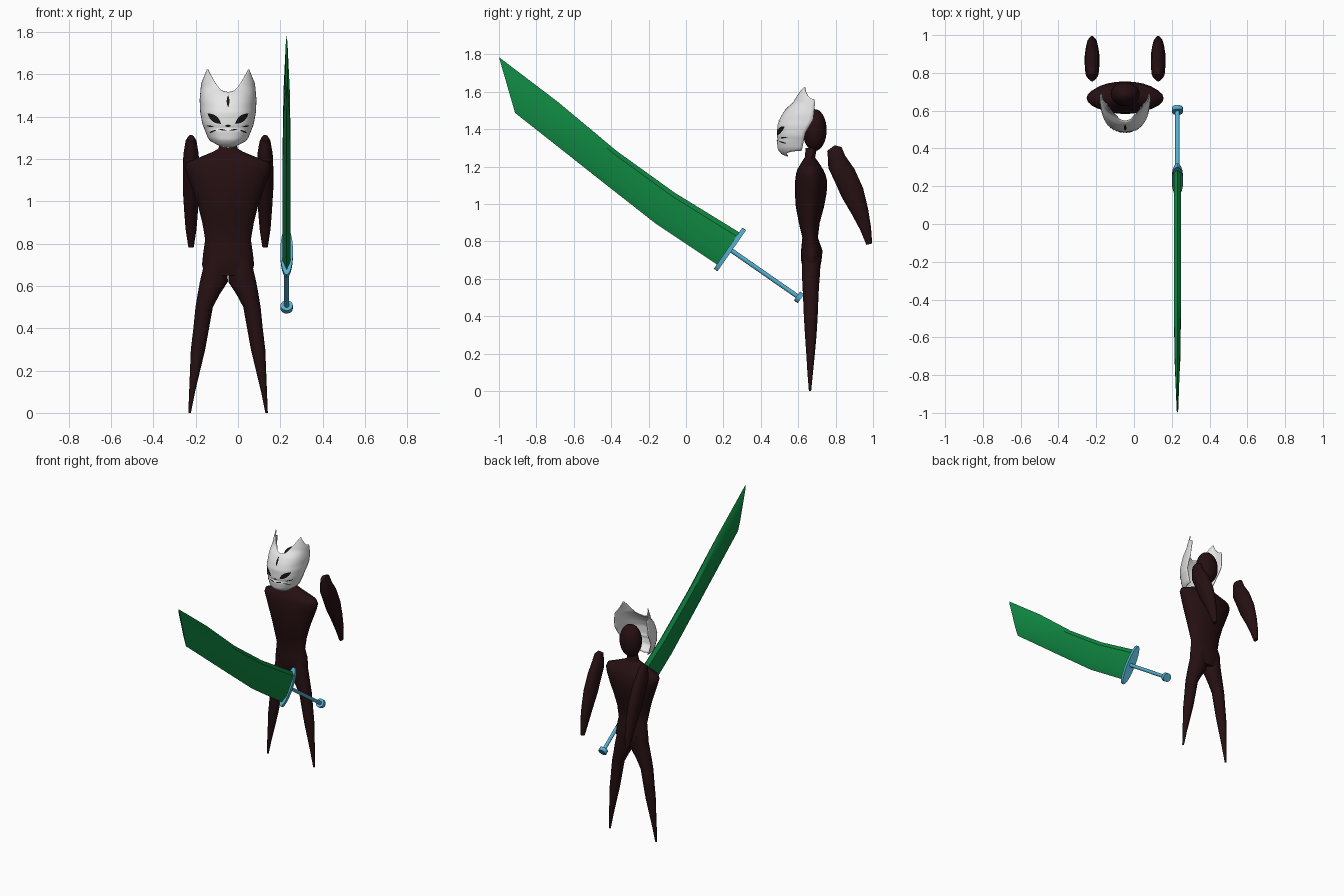
import bpy, bmesh, math
from mathutils import Vector

if "Cube" in bpy.data.objects:
    bpy.data.objects.remove(bpy.data.objects["Cube"])

CX, SX = -0.047, 0.23      # figure centre line, sword plane


def material(name, rgb):
    m = bpy.data.materials.new(name)
    m.diffuse_color = (*rgb, 1)
    m.use_nodes = True
    m.node_tree.nodes["Principled BSDF"].inputs["Base Color"].default_value = m.diffuse_color
    return m


BODY = material("dark_maroon", (0.019, 0.005, 0.006))
MASK = material("mask_white", (0.8, 0.8, 0.8))
INK = material("ink_black", (0.008, 0.006, 0.006))
GREEN = material("blade_green", (0.005, 0.25, 0.055))
BLUE = material("hilt_blue", (0.09, 0.43, 0.62))


def make(name, verts, faces, mat, angle=50):
    bm = bmesh.new()
    vs = [bm.verts.new(v) for v in verts]
    for f in faces:
        bm.faces.new([vs[i] for i in f])
    bmesh.ops.recalc_face_normals(bm, faces=bm.faces)
    me = bpy.data.meshes.new(name)
    bm.to_mesh(me)
    bm.free()
    me.materials.append(mat)
    me.shade_smooth()
    me.set_sharp_from_angle(angle=math.radians(angle))
    ob = bpy.data.objects.new(name, me)
    bpy.context.collection.objects.link(ob)
    return ob


def skin(name, rings, mat, angle=50):
    """Closed skin through rings that all have the same point count."""
    n = len(rings[0])
    faces = [(i * n + j, i * n + (j + 1) % n, (i + 1) * n + (j + 1) % n, (i + 1) * n + j)
             for i in range(len(rings) - 1) for j in range(n)]
    faces += [tuple(range(n)), tuple(range((len(rings) - 1) * n, len(rings) * n))]
    return make(name, [p for r in rings for p in r], faces, mat, angle)


def oval(c, u, v, n=20):
    c, u, v = Vector(c), Vector(u), Vector(v)
    return [c + u * math.cos(2 * math.pi * k / n) + v * math.sin(2 * math.pi * k / n)
            for k in range(n)]


def interp(table, t):
    """Piecewise linear lookup."""
    if t <= table[0][0]:
        return table[0][1]
    for (a, p), (b, q) in zip(table, table[1:]):
        if t <= b:
            return p + (q - p) * (t - a) / (b - a)
    return table[-1][1]


# Torso: height, half width, front y, back y
TORSO = [(0.65, .11, .625, .715), (0.70, .123, .615, .725), (0.75, .118, .615, .73),
         (0.82, .108, .622, .705), (0.90, .122, .603, .715), (0.985, .143, .587, .738),
         (1.06, .170, .582, .752), (1.12, .192, .583, .755), (1.16, .204, .588, .745),
         (1.185, .195, .595, .733), (1.21, .130, .610, .717), (1.235, .070, .625, .70),
         (1.25, .045, .635, .69), (1.30, .036, .64, .70)]
skin("torso", [oval((CX, (f + b) / 2, z), (w, 0, 0), (0, (b - f) / 2, 0), 24)
               for z, w, f, b in TORSO], BODY)

# Legs: height, side offset, half width, y centre, half depth
LEG = [(0.74, .055, .05, .672, .05), (0.62, .067, .066, .668, .048), (0.56, .092, .052, .667, .044),
       (0.5, .113, .041, .667, .041), (0.4, .127, .037, .667, .037), (0.3, .142, .034, .667, .031),
       (0.2, .156, .024, .666, .023), (0.1, .170, .014, .664, .015), (0.0, .182, .006, .663, .006)]
# Arms: y, z, half width, half depth across the arm
ARM = [(.755, 1.287, .016, .025), (.775, 1.265, .027, .046), (.806, 1.225, .036, .056),
       (.845, 1.16, .039, .062), (.89, 1.06, .039, .062), (.93, .96, .033, .046),
       (.96, .87, .026, .030), (.98, .785, .013, .016)]
for side, s in (("left", 1), ("right", -1)):
    skin(side + "_leg", [oval((CX + s * o, y, z), (w, 0, 0), (0, d, 0))
                         for z, o, w, y, d in LEG], BODY)
    rings = []
    for i, (y, z, w, d) in enumerate(ARM):
        a, b = ARM[max(i - 1, 0)], ARM[min(i + 1, len(ARM) - 1)]
        t = Vector((0, b[0] - a[0], b[1] - a[1])).normalized()
        if i < 3:                                   # blunt shoulder end
            t = Vector((0, .6, -.8))
        rings.append(oval((CX + s * .175, y + (.02 if i < 2 else 0), z + (.012 if i < 2 else 0)),
                          (w, 0, 0), Vector((0, -t.z, t.y)) * d))
    skin(side + "_arm", rings, BODY)

# Head
bpy.ops.mesh.primitive_uv_sphere_add(segments=24, ring_count=16, radius=1,
                                     location=(CX, .688, 1.395))
head = bpy.context.object
head.name = "head"
head.scale = (.077, .064, .112)
head.data.materials.append(BODY)
head.data.shade_smooth()

# Mask shell: half width, front y and rear edge y by height; rim heights by side position
WIDTH = [(1.255, .045), (1.27, .068), (1.30, .093), (1.365, .119), (1.42, .129),
         (1.48, .132), (1.555, .125), (1.625, .106)]
FRONT = [(1.255, .545), (1.268, .513), (1.29, .494), (1.335, .488), (1.345, .494), (1.36, .489),
         (1.42, .491), (1.46, .506), (1.50, .53), (1.54, .57), (1.625, .60)]
REAR = [(1.255, .60), (1.29, .62), (1.38, .638), (1.45, .68), (1.54, .69), (1.625, .67)]
TOP = [(0, 1.515), (.25, 1.523), (.45, 1.555), (.65, 1.587), (.92, 1.627), (1, 1.56)]
BOTTOM = [(0, 1.255), (.6, 1.259), (1, 1.285)]


def mask_y(s, z):
    f, b = interp(FRONT, z), interp(REAR, z)
    return b - (b - f) * max(0, 1 - abs(s) ** 2.4) ** (1 / 2.4)


NC, NR = 40, 36
verts = []
for r in range(NR + 1):
    for c in range(NC + 1):
        s = math.sin(math.pi * (c / NC - .5))
        lo, hi = interp(BOTTOM, abs(s)), interp(TOP, abs(s))
        z = lo + (hi - lo) * r / NR
        verts.append((CX + s * interp(WIDTH, z), mask_y(s, z), z))
faces = [(r * (NC + 1) + c, r * (NC + 1) + c + 1, (r + 1) * (NC + 1) + c + 1, (r + 1) * (NC + 1) + c)
         for r in range(NR) for c in range(NC)]
mask = make("mask", verts, faces, MASK, 60)
sol = mask.modifiers.new("thickness", 'SOLIDIFY')
sol.thickness = .005
sol.offset = 0


def stroke(name, a, b, width, n=10):
    """Leaf-shaped painted plate laid on the mask, from a to b in (x, z)."""
    a, b = Vector(a), Vector(b)
    d = (b - a).normalized()
    nrm = Vector((-d.y, d.x))
    pts = []
    for i in range(n + 1):
        h = width / 2 * (math.sin(math.pi * i / n) ** .8 if 0 < i < n else .03)
        for k in (-1, 0, 1):
            x, z = a + (b - a) * i / n + nrm * h * k
            pts.append((CX + x, mask_y(x / interp(WIDTH, z), z) - .0055, z))
    make(name, pts, [(i * 3 + k, i * 3 + k + 1, i * 3 + k + 4, i * 3 + k + 3)
                     for i in range(n) for k in (0, 1)], INK)


# Painted face details
stroke("forehead_mark", (0, 1.445), (0, 1.502), .013)
stroke("nose", (-.014, 1.357), (.014, 1.357), .011)
for side, s in (("left", 1), ("right", -1)):
    stroke(side + "_eye", (s * .034, 1.367), (s * .096, 1.415), .030)
    stroke(side + "_whisker_upper", (s * .068, 1.352), (s * .103, 1.358), .007)
    stroke(side + "_whisker_lower", (s * .055, 1.338), (s * .094, 1.322), .007)
    stroke(side + "_mouth", (s * .004, 1.335), (s * .048, 1.342), .006)

# Blade: spine (y, z), cutting edge (y, z), half thickness
BLADE = [(.29, .845, .17, .674, .019), (-.06, 1.06, -.166, .898, .019),
         (-.37, 1.283, -.487, 1.15, .019), (-.684, 1.545, -.74, 1.35, .015),
         (-1.0, 1.785, -.914, 1.487, .004)]
rings = []
for uy, uz, ly, lz, t in BLADE:
    u, l = Vector((SX, uy, uz)), Vector((SX, ly, lz))
    x = Vector((t, 0, 0))
    rings.append([u, u.lerp(l, .12) + x, u.lerp(l, .75) + x, l,
                  u.lerp(l, .75) - x, u.lerp(l, .12) - x])
skin("blade", rings, GREEN, 30)

# Hilt: guard, grip and pommel along one sloping axis
AXIS = Vector((0, .82, -.57)).normalized()
ACROSS = Vector((0, .57, .82)).normalized()
GUARD = Vector((SX, .235, .757))


def hilt_part(name, start, end, rx, rv, n=24):
    skin(name, [oval(GUARD + AXIS * d, (rx, 0, 0), ACROSS * rv, n) for d in (start, end)],
         BLUE, 40)


hilt_part("guard", -.012, .012, .03, .134, 32)
hilt_part("grip", 0, .45, .012, .012, 16)
hilt_part("pommel", .436, .462, .029, .029)
